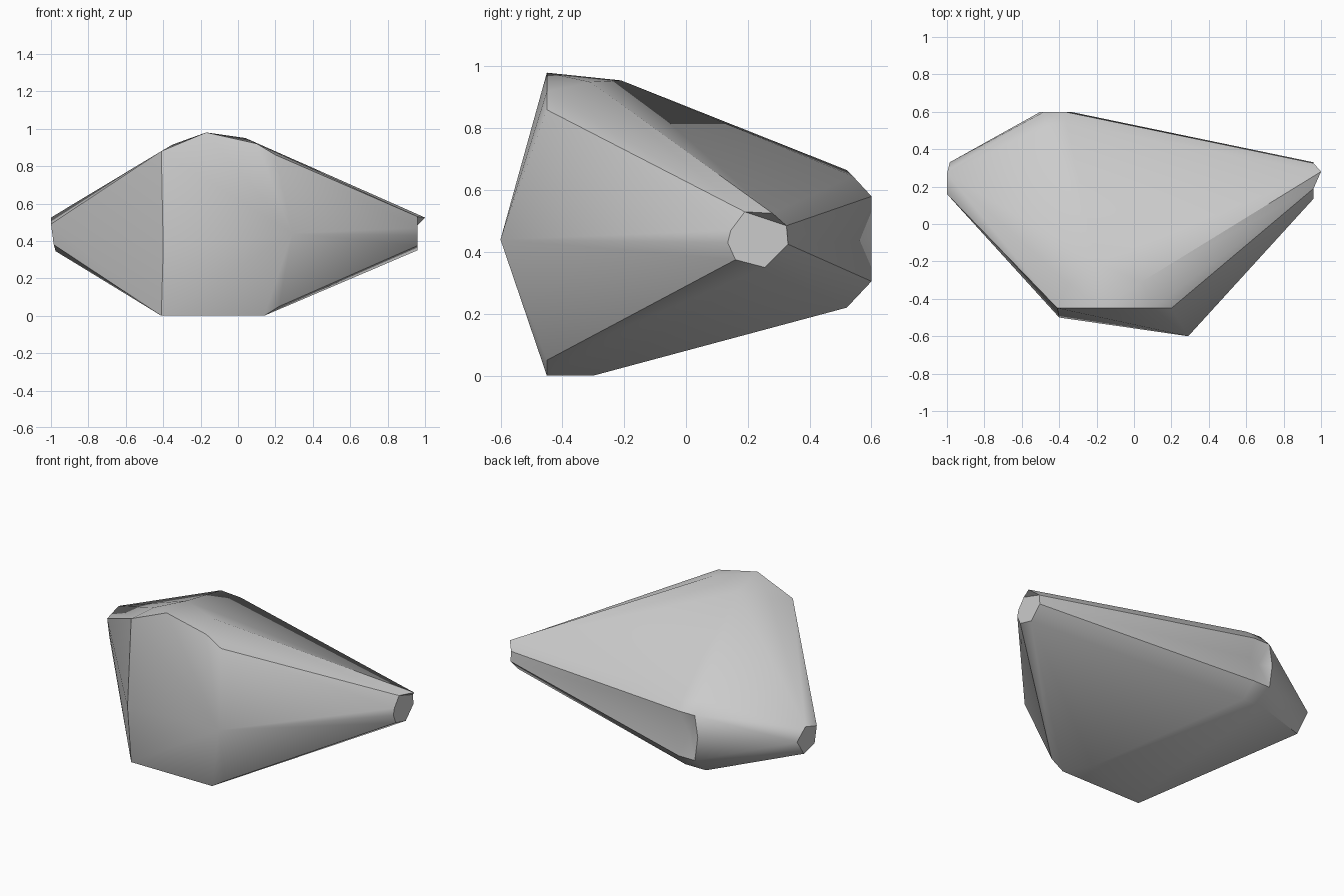
import bpy, bmesh, math

cube = bpy.data.objects.get("Cube")
if cube:
    bpy.data.objects.remove(cube, do_unlink=True)

grey = bpy.data.materials.new("plain_grey")
grey.use_nodes = True
colour = (0.6, 0.6, 0.6, 1)
grey.diffuse_color = colour
grey.node_tree.nodes["Principled BSDF"].inputs["Base Color"].default_value = colour

# Broad front: off-centre apex, upper rim, lower rim
front = [(0.29, -0.60, 0.44), (-0.40, -0.50, 0.36),
         (-0.41, -0.45, 0.88), (-0.17, -0.45, 0.98), (0.10, -0.45, 0.92), (0.20, -0.45, 0.86),
         (-0.41, -0.45, 0.0), (0.14, -0.45, 0.0), (0.22, -0.45, 0.05)]
# Slight crown behind the upper rim, and the flat foot
crown = [(-0.20, -0.21, 0.955), (0.04, -0.31, 0.95), (-0.35, -0.32, 0.915)]
foot = [(-0.36, -0.32, 0.0), (0.05, -0.30, 0.0)]
# Blunt short tip at the -x end
short_tip = [(-1.0, 0.16, 0.49), (-1.0, 0.27, 0.525), (-0.985, 0.33, 0.45),
             (-0.975, 0.25, 0.345), (-0.985, 0.16, 0.38)]
# Rounded back end: shoulder points and flat cap
shoulder = [(-0.48, 0.52, 0.665), (-0.36, 0.54, 0.645), (-0.50, 0.52, 0.22), (-0.36, 0.52, 0.22)]
back_cap = [(-0.50, 0.60, 0.45), (-0.48, 0.60, 0.58), (-0.37, 0.60, 0.58),
            (-0.34, 0.60, 0.44), (-0.37, 0.60, 0.305), (-0.48, 0.60, 0.305)]
# Eight-sided cap of the long tip at the +x end, as (y, z)
long_cap = [(0.145, 0.47), (0.19, 0.53), (0.28, 0.525), (0.325, 0.485),
            (0.33, 0.425), (0.255, 0.35), (0.16, 0.375), (0.135, 0.43)]

bm = bmesh.new()
for p in front + crown + foot + short_tip + shoulder:
    bm.verts.new(p)
back_verts = [bm.verts.new(p) for p in back_cap]
tip_verts = [bm.verts.new((0.96, y, z)) for y, z in long_cap]

# Stretch a skin of facets over the points
bmesh.ops.convex_hull(bm, input=bm.verts[:])
bmesh.ops.delete(bm, geom=[v for v in bm.verts if not v.link_faces], context='VERTS')
bmesh.ops.recalc_face_normals(bm, faces=bm.faces[:])


def merge_cap(verts):
    """Join the facets lying wholly on a cap into one face."""
    ring = set(verts)
    faces = [f for f in bm.faces if all(v in ring for v in f.verts)]
    if len(faces) == 1:
        return faces[0]
    return bmesh.ops.dissolve_faces(bm, faces=faces)["region"][0]


# Small dimple in the back cap
dimple = bmesh.ops.poke(bm, faces=[merge_cap(back_verts)])
for v in dimple["verts"]:
    v.co.y -= 0.03

# Little lip drawn out on the long tip
bmesh.utils.face_split(merge_cap(tip_verts), tip_verts[1], tip_verts[3])
tip_verts[2].co.x = 1.0

bmesh.ops.recalc_face_normals(bm, faces=bm.faces[:])
mesh = bpy.data.meshes.new("faceted_stone")
bm.to_mesh(mesh)
bm.free()
mesh.materials.append(grey)

stone = bpy.data.objects.new("faceted_stone", mesh)
bpy.context.collection.objects.link(stone)
bpy.ops.object.select_all(action='DESELECT')
stone.select_set(True)
bpy.context.view_layer.objects.active = stone
bpy.ops.object.shade_smooth_by_angle(angle=math.radians(35))
